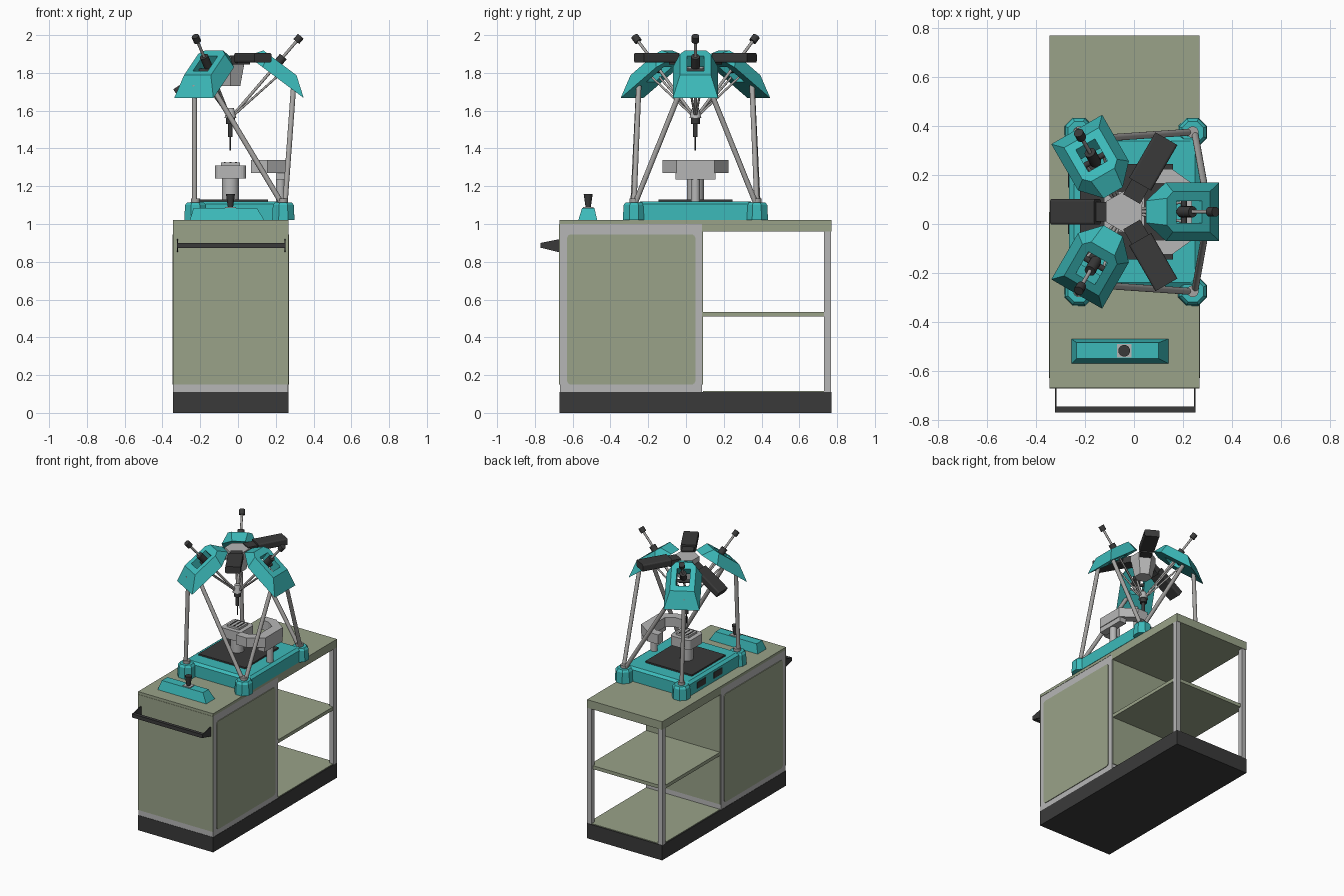
import bpy, bmesh, math
from mathutils import Vector, Matrix

if "Cube" in bpy.data.objects:
    bpy.data.objects.remove(bpy.data.objects["Cube"])


def mat(name, r, g, b):
    m = bpy.data.materials.new(name)
    m.diffuse_color = (r, g, b, 1)
    m.use_nodes = True
    m.node_tree.nodes["Principled BSDF"].inputs["Base Color"].default_value = m.diffuse_color
    return m


TEAL = mat("teal", .045, .49, .49)
GREEN = mat("sage_green", .32, .365, .25)
BLACK = mat("charcoal", .042, .042, .042)
GREY = mat("light_grey", .47, .47, .47)
STEEL = mat("steel", .38, .37, .36)
CX, CY = -.04, .05          # machine centre


def finish(name, bm, m, smooth=False):
    bmesh.ops.recalc_face_normals(bm, faces=bm.faces)
    me = bpy.data.meshes.new(name)
    bm.to_mesh(me)
    bm.free()
    me.materials.append(m)
    ob = bpy.data.objects.new(name, me)
    bpy.context.collection.objects.link(ob)
    if smooth:
        bpy.context.view_layer.objects.active = ob
        ob.select_set(True)
        bpy.ops.object.shade_smooth_by_angle(angle=math.radians(40))
        ob.select_set(False)
    return ob


def box(name, m, x, y, z, round_axis=None, r=.02, M=None):
    """Box from axis ranges; optional rounding of edges along one axis."""
    bm = bmesh.new()
    bmesh.ops.create_cube(bm, size=1)
    for v in bm.verts:
        v.co = [a[0] + (c + .5) * (a[1] - a[0]) for a, c in zip((x, y, z), v.co)]
    if round_axis is not None:
        es = [e for e in bm.edges
              if abs((e.verts[0].co - e.verts[1].co).normalized()[round_axis]) > .9]
        bmesh.ops.bevel(bm, geom=es, offset=r, segments=4, profile=.5, affect='EDGES')
    if M:
        bm.transform(M)
    return finish(name, bm, m)


def loft(name, m, rings, closed=False):
    """Join equal point rings; cap the ends, or close the loop as a tube."""
    bm = bmesh.new()
    vs = [[bm.verts.new(p) for p in ring] for ring in rings]
    n = len(vs[0])
    pairs = list(zip(vs, vs[1:])) + ([(vs[-1], vs[0])] if closed else [])
    for a, b in pairs:
        for i in range(n):
            j = (i + 1) % n
            bm.faces.new((a[i], a[j], b[j], b[i]))
    if not closed:
        bm.faces.new(vs[0])
        bm.faces.new(vs[-1])
    return finish(name, bm, m)


def rod(name, m, a, b, r, r2=None, seg=16):
    a, b = Vector(a), Vector(b)
    bm = bmesh.new()
    q = (b - a).to_track_quat('Z', 'Y').to_matrix().to_4x4()
    bmesh.ops.create_cone(bm, cap_ends=True, segments=seg, radius1=r,
                          radius2=r if r2 is None else r2, depth=(b - a).length,
                          matrix=Matrix.Translation((a + b) / 2) @ q)
    return finish(name, bm, m, True)


def ngon(x, y, z, r, n, off=0):
    return [(x + r * math.cos(off + i * math.tau / n),
             y + r * math.sin(off + i * math.tau / n), z) for i in range(n)]


# --- cabinet ---
X0, X1 = -.345, .267
box("plinth", BLACK, (X0, X1), (-.67, .77), (0, .11))
box("cabinet_body", GREY, (X0 + .002, X1 - .002), (-.668, .085), (.11, 1.0))
box("tabletop", GREEN, (X0, X1), (-.67, .77), (1.0, 1.02))
box("tabletop_beam", GREEN, (X0, X1), (.086, .77), (.96, 1.0))
box("front_panel", GREEN, (X0, X1), (-.672, -.668), (.15, 1.0))
box("inner_wall", GREEN, (X0 + .005, X1 - .005), (.085, .09), (.15, .96))
box("lower_shelf", GREEN, (X0 + .005, X1 - .005), (.09, .765), (.11, .115))
box("middle_shelf", GREEN, (X0 + .005, X1 - .005), (.09, .75), (.51, .535))
for nm, x in (("left", X0), ("right", X1)):
    box(nm + "_side_panel", GREEN, (x - .003, x + .003), (-.63, .05), (.15, .945), 0, .022)
    s = 1 if x < 0 else -1
    xs = sorted((x, x + s * .035))
    box(nm + "_shelf_post", GREY, xs, (.73, .767), (.11, .96))

# --- push handle ---
for x in (-.32, .248):
    loft("handle_bracket", BLACK, [[(x + d, y, z) for y, z in
         ((-.67, .85), (-.67, .92), (-.77, .9), (-.77, .875))] for d in (-.003, .003)])
box("handle_bar", BLACK, (-.32, .25), (-.77, -.745), (.873, .9))

# --- control pendant ---
loft("control_pendant", TEAL, [
    [(-.255, -.57, 1.02), (.14, -.57, 1.02), (.14, -.47, 1.02), (-.255, -.47, 1.02)],
    [(-.235, -.55, 1.085), (.10, -.55, 1.085), (.10, -.485, 1.085), (-.235, -.485, 1.085)]])
box("knob_plate", GREY, (-.07, -.01), (-.545, -.49), (1.085, 1.091))
rod("control_knob", BLACK, (CX, -.518, 1.09), (CX, -.518, 1.16), .014, .024)

# --- machine base ---
loft("machine_base", TEAL, [
    [(x, CY + y, z) for x, y in ((-.25, -.31), (.25, -.31), (.27, -.29), (.27, .29),
                                 (.25, .31), (-.25, .31), (-.265, .29), (-.265, -.29))]
    for z in (1.02, 1.105)] + [
    [(x, CY + y, 1.12) for x, y in ((-.23, -.29), (.23, -.29), (.25, -.27), (.25, .27),
                                    (.23, .29), (-.23, .29), (-.245, .27), (-.245, -.27))]])
box("base_top_plate", BLACK, (-.22, .16), (-.145, .245), (1.12, 1.131))
for y in (.19, 0):
    box("base_port", BLACK, (-.269, -.264), (y - .04, y + .06), (1.045, 1.09))
for x in (-.225, .24):
    for s in (-1, 1):
        y = CY + s * .325
        loft("corner_foot", TEAL, [ngon(x, y, 1.02, .064, 8, .39), ngon(x, y, 1.1, .06, 8, .39),
                                   ngon(x, y, 1.115, .048, 8, .39)])
        rod("foot_collar", STEEL, (x, y, 1.11), (x, y, 1.135), .024)

# --- frame struts, mirrored about the machine centre ---
for s in (-1, 1):
    def my(d):
        return CY + s * d
    rod("upright_strut", STEEL, (-.23, my(.33), 1.12), (-.23, my(.30), 1.735), .014)
    rod("diagonal_strut", STEEL, (.225, my(.325), 1.12), (-.14, my(.30), 1.73), .014)
    rod("rear_strut", STEEL, (.25, my(.315), 1.12), (.295, my(.065), 1.74), .014)

# --- three tilted heads with plungers and arms ---


def head_point(a, s, t, h):
    """s = downhill along the head, t = sideways, h = out from the head."""
    r, z = .13 + .8 * s + .6 * h, 1.86 - .6 * s + .8 * h
    return Vector((CX + r * math.cos(a) - t * math.sin(a),
                   CY + r * math.sin(a) + t * math.cos(a), z))


def ring(a, half, h):
    pts = half + [(s, -t) for s, t in reversed(half)]
    return [head_point(a, s, t, h) for s, t in pts]


NOSE = Vector((CX, CY, 1.56))
for k in range(3):
    a = k * math.tau / 3
    win = [(.05, .045), (.10, .045), (.18, .045)]
    loft("head_shell", TEAL, [
        ring(a, [(-.05, .045), (.05, .12), (.323, .12)], 0),
        ring(a, [(.0, .055), (.032, .082), (.219, .082)], .074),
        ring(a, win, .074), ring(a, win, 0)], closed=True)
    tip = Vector((CX + .365 * math.cos(a), CY + .365 * math.sin(a), 1.985))
    d = (tip - NOSE).normalized()
    rod("plunger_rod", STEEL, NOSE, tip, .008)
    rod("plunger_cap", BLACK, tip - d * .025, tip + d * .012, .02)
    mid = NOSE + d * .385
    rod("plunger_joint", BLACK, mid - d * .03, mid + d * .045, .023)
    p, q = head_point(a, .12, -.05, .03), head_point(a, .12, .05, .03)
    rod("joint_axle", BLACK, p, q, .012)
    for t in (-.04, .04):
        rod("thin_arm", STEEL, head_point(a, .14, t, .0), NOSE, .006, seg=10)

# --- central hub and three drive housings ---
loft("centre_hub", GREY, [ngon(CX, CY, 1.73, .06, 6, .52), ngon(CX, CY, 1.85, .085, 6, .52),
                          ngon(CX, CY, 1.885, .085, 6, .52)])
for k in range(3):
    a = math.pi / 3 + k * math.tau / 3
    M = Matrix.Translation((CX, CY, 1.88)) @ Matrix.Rotation(a, 4, 'Z')
    if k == 1:               # this housing hangs down at an angle
        M = M @ Matrix.Rotation(math.radians(33), 4, 'Y')
    box("drive_neck", BLACK, (.06, .14), (-.04, .04), (-.035, .012), M=M)
    box("drive_housing", BLACK, (.13, .345), (-.052, .052), (-.025, .025), 0, .01, M)

# --- spindle ---
rod("spindle_joint", GREY, (CX, CY, 1.56), (CX, CY, 1.615), .032, .018)
rod("spindle_collar", BLACK, (CX, CY, 1.53), (CX, CY, 1.56), .024)
rod("spindle_body", BLACK, (CX, CY, 1.46), (CX, CY, 1.53), .012)
rod("spindle_tip", BLACK, (CX, CY, 1.39), (CX, CY, 1.46), .004, seg=8)

# --- work holder ---
rod("chuck_column", GREY, (CX, CY, 1.13), (CX, CY, 1.24), .045, seg=24)
box("chuck_block", GREY, (-.122, .042), (-.032, .132), (1.24, 1.31), 2, .025)
box("chuck_top", GREY, (-.09, .01), (0, .10), (1.31, 1.325))
for x in (-.07, -.04, -.01):
    box("chuck_slot", BLACK, (x - .005, x + .005), (.01, .09), (1.323, 1.327))

# --- tool rack around the work holder ---
outer = [(.07, .175), (.155, .175), (.26, .10), (.26, -.10), (.155, -.175), (.07, -.175)]
inner = [(.07, -.115), (.13, -.115), (.19, -.075), (.19, .075), (.13, .115), (.07, .115)]
loft("tool_rack", GREY, [[(x, CY + y, z) for x, y in outer + inner] for z in (1.27, 1.34)])
box("rack_bracket", GREY, (.20, .255), (-.055, .155), (1.235, 1.27))
rod("rack_column", GREY, (.225, CY, 1.11), (.225, CY, 1.24), .024)
